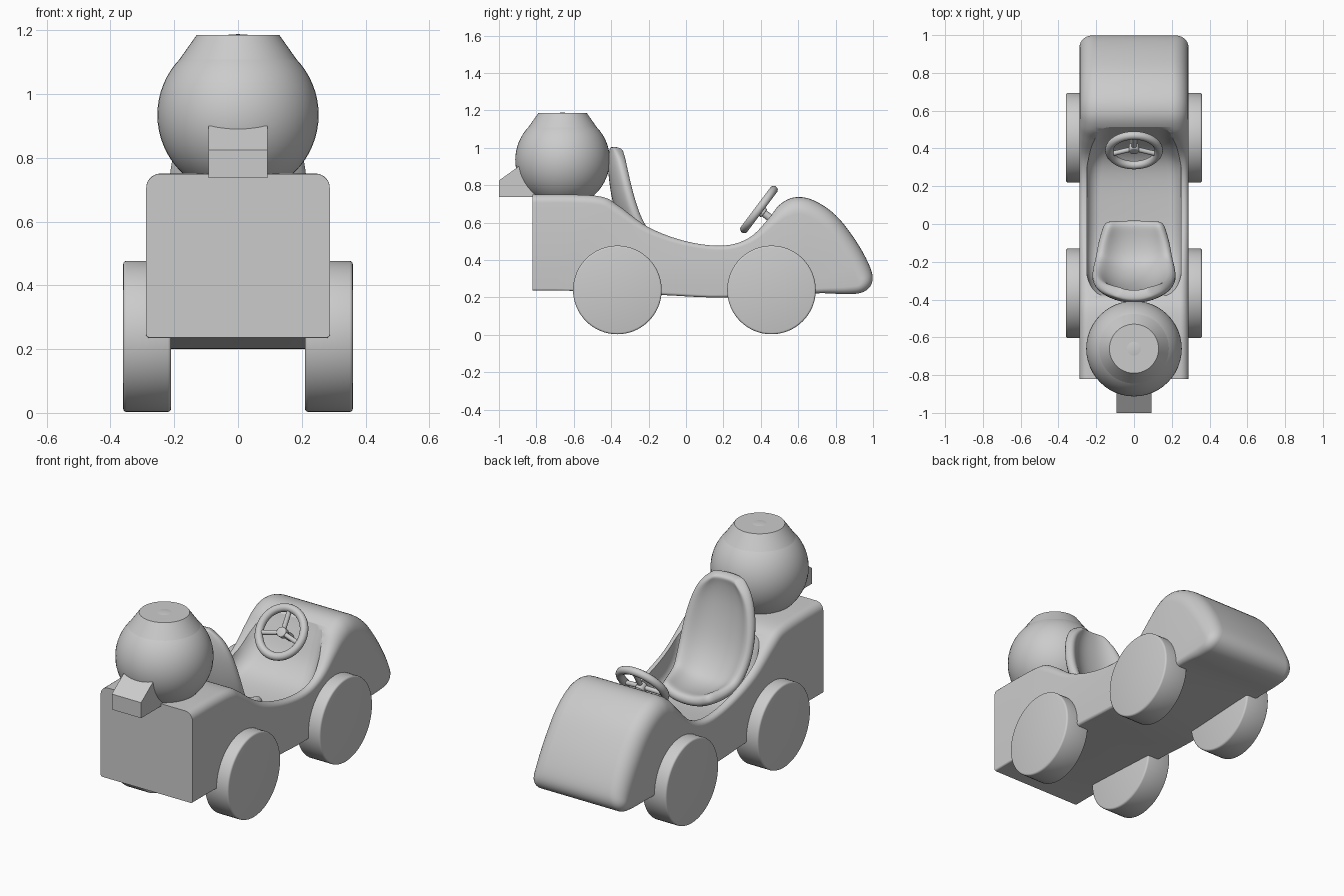
import bpy, bmesh, math
from mathutils import Vector

if "Cube" in bpy.data.objects:
    bpy.data.objects.remove(bpy.data.objects["Cube"])


def add_mesh(name, bm, angle=35):
    bmesh.ops.recalc_face_normals(bm, faces=bm.faces)
    me = bpy.data.meshes.new(name)
    bm.to_mesh(me)
    bm.free()
    ob = bpy.data.objects.new(name, me)
    bpy.context.collection.objects.link(ob)
    smooth(ob, angle)
    return ob


def select(ob):
    bpy.ops.object.select_all(action='DESELECT')
    ob.select_set(True)
    bpy.context.view_layer.objects.active = ob


def smooth(ob, angle=35):
    select(ob)
    bpy.ops.object.shade_smooth_by_angle(angle=math.radians(angle))


def spline(pts, steps):
    """Catmull-Rom curve through the points."""
    p = [Vector(q) for q in pts]
    p = [2 * p[0] - p[1]] + p + [2 * p[-1] - p[-2]]
    out = []
    for i in range(1, len(p) - 2):
        a, b, c, d = p[i - 1:i + 3]
        for k in range(steps):
            t = k / steps
            out.append(0.5 * (2 * b + (c - a) * t + (2 * a - 5 * b + 4 * c - d) * t * t
                              + (3 * b - a - 3 * c + d) * t ** 3))
    return out + [p[-2]]


def rounded_slab(name, pts, w, steps=5, n=7):
    """Side profile (y, z, edge radius) extruded to x = +-w with rounded sides."""
    c = spline(pts, steps)
    normals = []
    for i in range(len(c)):
        t = c[min(i + 1, len(c) - 1)] - c[max(i - 1, 0)]
        normals.append(Vector((t.y, -t.x)).normalized())
    bm = bmesh.new()
    layers = []
    angles = [math.pi / 2 * k / n for k in range(n + 1)]
    for side, seq in ((-1, angles[::-1]), (1, angles)):
        for a in seq:
            row = []
            for p, m in zip(c, normals):
                q = p.xy + m * p.z * (1 - math.cos(a))
                row.append(bm.verts.new((side * (w - p.z + p.z * math.sin(a)), q.x, q.y)))
            layers.append(row)
    for r, s in zip(layers, layers[1:]):
        for i in range(len(r)):
            j = (i + 1) % len(r)
            bm.faces.new((r[i], r[j], s[j], s[i]))
    bm.faces.new(layers[0])
    bm.faces.new(layers[-1])
    return add_mesh(name, bm)


def cylinder(name, p, q, r1, r2=None, seg=32, bevel=0):
    p, q = Vector(p), Vector(q)
    bm = bmesh.new()
    bmesh.ops.create_cone(bm, cap_ends=True, segments=seg, radius1=r1,
                          radius2=r1 if r2 is None else r2, depth=(q - p).length)
    if bevel:
        rim = [e for e in bm.edges if abs(e.verts[0].co.z - e.verts[1].co.z) < 1e-5]
        bmesh.ops.bevel(bm, geom=rim, offset=bevel, segments=3, profile=0.5, affect='EDGES')
    rot = (q - p).to_track_quat('Z', 'Y').to_matrix()
    for v in bm.verts:
        v.co = rot @ v.co + (p + q) / 2
    return add_mesh(name, bm)


# body shell
body = rounded_slab("car_body", [
    (-.82, .75, .045), (-.62, .75, .045), (-.45, .738, .045), (-.36, .69, .045),
    (-.2, .575, .035), (0, .5, .025), (.2, .477, .025), (.34, .52, .03),
    (.44, .62, .05), (.5, .695, .08), (.58, .735, .09), (.68, .72, .09),
    (.8, .64, .09), (.91, .5, .09), (.985, .36, .08), (.995, .28, .06),
    (.95, .23, .045), (.86, .217, .04), (.68, .222, .025), (.2, .2, .015),
    (-.13, .213, .015), (-.6, .235, .01), (-.82, .237, .01)], .288)

# hollow cockpit
cutter = rounded_slab("cockpit_cutter", [
    (.56, .95, .12), (.53, .76, .12), (.48, .63, .12), (.41, .5, .11),
    (.3, .42, .08), (.1, .39, .07), (-.15, .39, .07), (-.29, .48, .08),
    (-.36, .64, .1), (-.40, .78, .1), (-.42, .95, .1)], .25)
cutter.hide_render = True
cut = body.modifiers.new("cockpit", 'BOOLEAN')
cut.object = cutter
cut.operation = 'DIFFERENCE'
cut.solver = 'EXACT'
select(body)
bpy.ops.object.modifier_apply(modifier="cockpit")
bpy.data.objects.remove(cutter)
smooth(body, 40)

# bucket seat: centre line (y, z, half width) with raised wings
line = spline([(.02, .44, .15), (-.1, .425, .185), (-.22, .45, .2), (-.31, .56, .215),
               (-.36, .7, .215), (-.385, .85, .19), (-.385, .95, .145), (-.375, 1.005, .08)], 2)
bm = bmesh.new()
rows = []
for i, p in enumerate(line):
    t = line[min(i + 1, len(line) - 1)] - line[max(i - 1, 0)]
    m = Vector((-t.y, t.x)).normalized() * -1
    f = i / (len(line) - 1)
    wing = .085 * math.sin(math.pi * min(1, .12 + f * .86)) ** .7
    row = []
    for k in range(-4, 5):
        q = p.xy + m * wing * abs(k / 4) ** 2.5
        row.append(bm.verts.new((p.z * k / 4, q.x, q.y)))
    rows.append(row)
for r, s in zip(rows, rows[1:]):
    for k in range(8):
        bm.faces.new((r[k], r[k + 1], s[k + 1], s[k]))
seat = add_mesh("seat", bm, 180)
shell = seat.modifiers.new("thickness", 'SOLIDIFY')
shell.thickness = .06
shell.offset = 0
sub = seat.modifiers.new("smooth", 'SUBSURF')
sub.levels = sub.render_levels = 2

# wheels
for end, y in (("front", -.367), ("back", .457)):
    for side, s in (("left", -1), ("right", 1)):
        cylinder(f"{end}_{side}_wheel", (s * .21, y, .24), (s * .36, y, .24), .237,
                 seg=64, bevel=.01)

# round tank with tapered cap
bpy.ops.mesh.primitive_uv_sphere_add(segments=48, ring_count=32, radius=.253,
                                     location=(0, -.66, .935))
tank = bpy.context.object
tank.name = "round_tank"
smooth(tank)
cylinder("tank_cap", (0, -.66, 1.107), (0, -.66, 1.185), .185, .13, seg=48)

# wedge spout
bm = bmesh.new()
prof = [(-1, .737), (-1, .825), (-.895, .9), (-.75, .9), (-.75, .737)]
face = bm.faces.new([bm.verts.new((-.092, y, z)) for y, z in prof])
new = bmesh.ops.extrude_face_region(bm, geom=[face])["geom"]
bmesh.ops.translate(bm, vec=(.184, 0, 0), verts=[v for v in new if isinstance(v, bmesh.types.BMVert)])
add_mesh("spout", bm, 20)

# steering wheel, spokes and column
axis = Vector((0, .8, -.6))
up = Vector((0, .6, .8))
hub = Vector((0, .39, .67))
bpy.ops.mesh.primitive_torus_add(major_radius=.131, minor_radius=.022, major_segments=48,
                                 minor_segments=14, location=hub,
                                 rotation=axis.to_track_quat('Z', 'Y').to_euler())
rim = bpy.context.object
rim.name = "steering_wheel"
smooth(rim, 180)
centre = hub + axis * .012
for i, a in enumerate((90, 195, 345)):
    a = math.radians(a)
    tip = hub + (Vector((1, 0, 0)) * math.cos(a) + up * math.sin(a)) * .128
    cylinder(f"spoke_{i + 1}", centre, tip, .013, seg=12)
cylinder("steering_hub", hub - axis * .008, hub + axis * .035, .027, seg=24, bevel=.005)
cylinder("steering_column", hub, hub + axis * .2, .02, seg=20)
